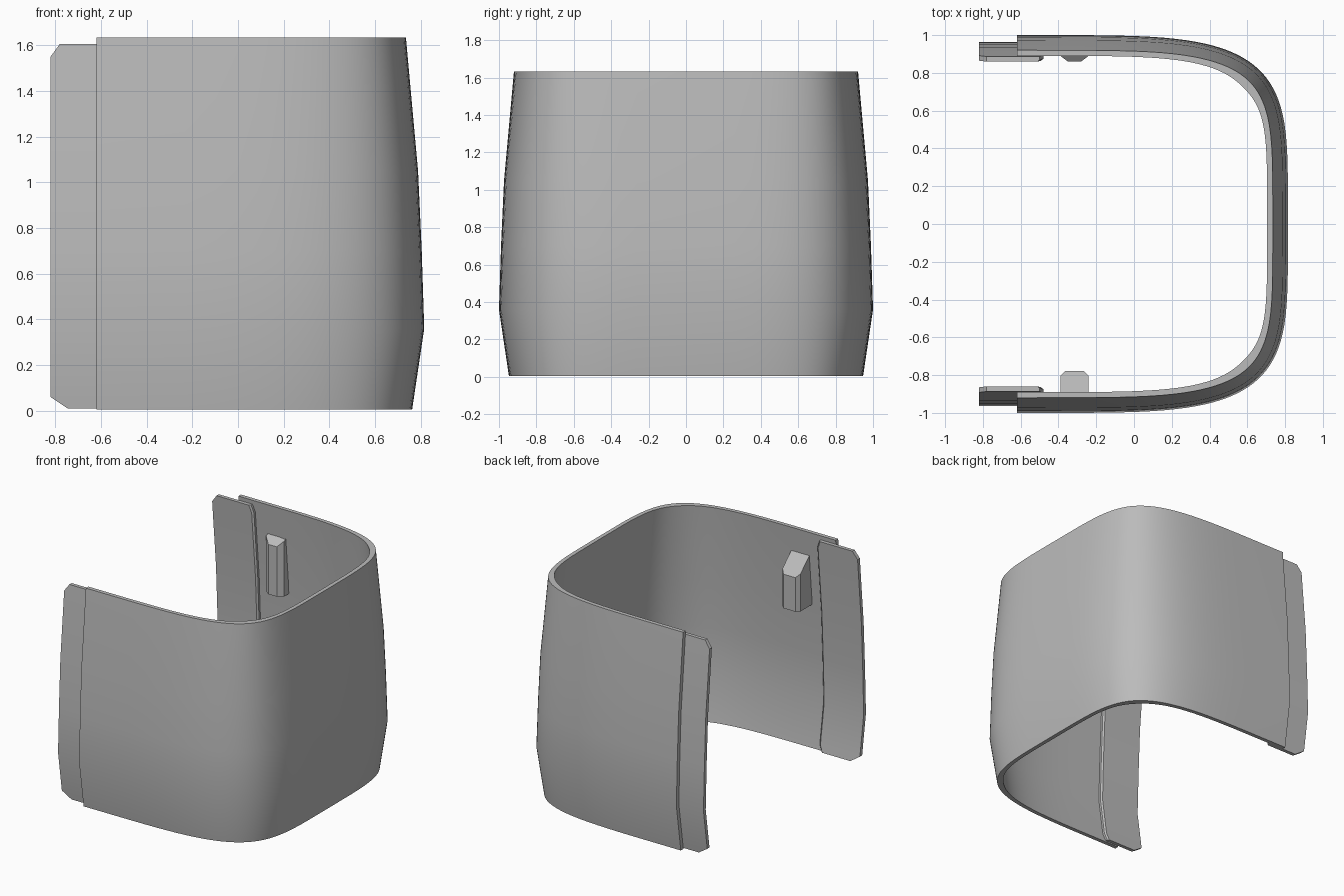
import bpy, bmesh, math

if "Cube" in bpy.data.objects:
    bpy.data.objects.remove(bpy.data.objects["Cube"])

GREY = (0.5, 0.5, 0.5, 1)
mat = bpy.data.materials.new("plain grey")
mat.use_nodes = True
mat.diffuse_color = GREY
mat.node_tree.nodes["Principled BSDF"].inputs["Base Color"].default_value = GREY

# Wall profile: height and how far the wall leans inward there
PROFILE = [(0.005, 0.053), (0.36, 0), (0.7, 0.011), (1.05, 0.027), (1.633, 0.08)]
THICK = 0.03
FRONT_X, HALF_X, POWER = -0.6, 1.415, 4.5


def lean(z):
    for (z0, a), (z1, b) in zip(PROFILE, PROFILE[1:]):
        if z <= z1:
            break
    return a + (b - a) * (z - z0) / (z1 - z0)


def loft(name, sections):
    """Skin closed loops of points and cap both ends."""
    bm = bmesh.new()
    rings = [[bm.verts.new(p) for p in s] for s in sections]
    n = len(rings[0])
    for r, s in zip(rings, rings[1:]):
        for i in range(n):
            j = (i + 1) % n
            bm.faces.new((r[i], r[j], s[j], s[i]))
    bm.faces.new(rings[0])
    bm.faces.new(rings[-1])
    bmesh.ops.recalc_face_normals(bm, faces=bm.faces)
    mesh = bpy.data.meshes.new(name)
    bm.to_mesh(mesh)
    bm.free()
    obj = bpy.data.objects.new(name, mesh)
    bpy.context.collection.objects.link(obj)
    mesh.materials.append(mat)
    bpy.ops.object.select_all(action='DESELECT')
    obj.select_set(True)
    bpy.context.view_layer.objects.active = obj
    bpy.ops.object.shade_smooth_by_angle(angle=math.radians(25))


# Curved U-shaped shell: the wall profile swept round a rounded plan,
# slightly thicker in the corners
def wall_section(x, y, nx, ny):
    thick = THICK * (1 + 0.5 * (2 * nx * ny) ** 2)
    outer = [(x - nx * d, y - ny * d, z) for z, d in PROFILE]
    inner = [(x - nx * (d + thick), y - ny * (d + thick), z) for z, d in reversed(PROFILE)]
    return outer + inner


SEGMENTS = 64
sections = [wall_section(-0.62, -1, 0, -1)]
for k in range(1, SEGMENTS):
    t = math.pi * (k / SEGMENTS - 0.5)
    c = math.cos(t) ** (2 / POWER)
    s = math.copysign(abs(math.sin(t)) ** (2 / POWER), t)
    nx = c ** (POWER - 1) / HALF_X
    ny = math.copysign(abs(s) ** (POWER - 1), s)
    size = math.hypot(nx, ny)
    sections.append(wall_section(FRONT_X + HALF_X * c, s, nx / size, ny / size))
sections.append(wall_section(-0.62, 1, 0, 1))
loft("curved_shell", sections)

# Overlap flanges with clipped corners, lining the open ends
FLANGE = [(0.01, -0.745, -0.5), (0.06, -0.82, -0.48), (0.36, -0.82, -0.48),
          (0.7, -0.82, -0.48), (1.05, -0.82, -0.48), (1.55, -0.82, -0.48),
          (1.605, -0.78, -0.5)]
for side, label in ((-1, "front"), (1, "back")):
    sections = []
    for z, x0, x1 in FLANGE:
        out = 1 - lean(z) - THICK - 0.006
        sections.append([(x, side * y, z) for x, y in (
            (x0, out), (x1, out), (x1, out - 0.017),
            (x1 - 0.012, out - 0.027), (x0, out - 0.027))])
    loft(label + "_flange", sections)


# Inner pegs rooted in the leaning wall, with a sloping top and bevelled tip
def peg(name, side, tip, bevel, inset, bottom, top, slope):
    rings = []
    for z, fall in ((bottom, 0), (top, slope)):
        root = 1 - lean(z) - THICK * 0.6
        plan = [(-0.39, root), (-0.39, tip + bevel), (-0.39 + inset, tip),
                (-0.24 - inset, tip), (-0.24, tip + bevel), (-0.24, root)]
        rings.append([(x, side * y, z + fall * min(0, y - 0.9)) for x, y in plan])
    loft(name, rings)


peg("front_peg", -1, 0.778, 0.025, 0.025, 1.07, 1.46, 1.1)
peg("back_peg", 1, 0.86, 0.03, 0.04, 0.98, 1.41, 1.4)
